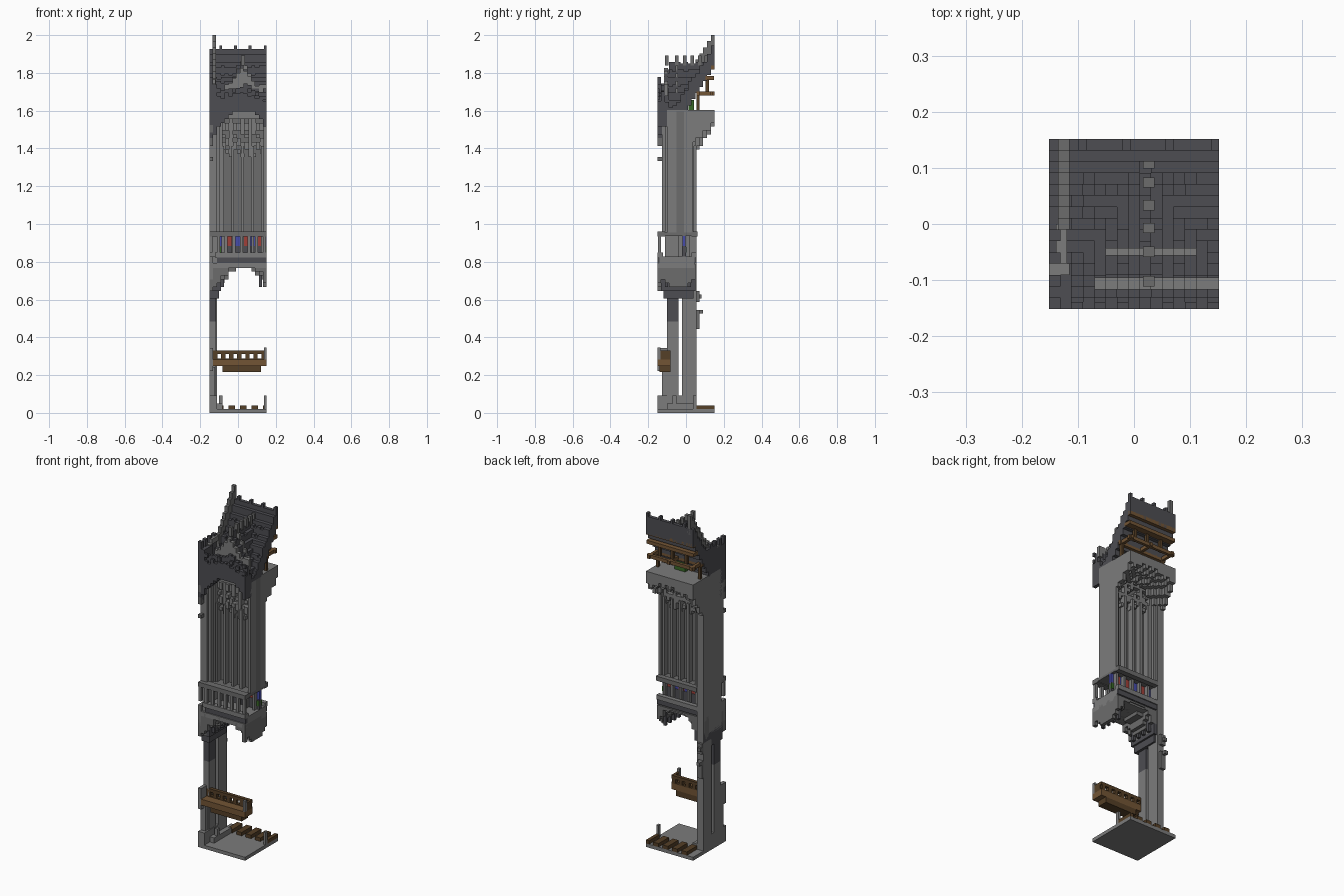
import bpy
import bmesh
import random
from mathutils import Matrix, Vector

random.seed(4)
if "Cube" in bpy.data.objects:
    bpy.data.objects.remove(bpy.data.objects["Cube"])

U = 2 / 99          # one block
MID = 8.7           # centre line of the arch and gable, in blocks


def material(name, r, g, b):
    m = bpy.data.materials.new(name)
    m.use_nodes = True
    m.diffuse_color = (r, g, b, 1)
    m.node_tree.nodes["Principled BSDF"].inputs["Base Color"].default_value = (r, g, b, 1)
    return m


STONE = material("light stone", .2, .2, .2)
GREY = material("grey stone", .15, .15, .15)
SLATE = material("dark slate", .075, .075, .085)
WOOD = material("wood", .17, .09, .035)
DARKWOOD = material("dark wood", .09, .05, .02)
BLUE = material("blue glass", .06, .07, .4)
RED = material("red glass", .35, .05, .04)
GREEN = material("green", .04, .14, .02)


def part(name, mat, boxes):
    """One object from boxes given as x0, x1, y0, y1, z0, z1 in blocks."""
    bm = bmesh.new()
    for x0, x1, y0, y1, z0, z1 in boxes:
        centre = Vector(((x0 + x1) / 2 - 7.5, (y0 + y1) / 2 - 7.5, (z0 + z1) / 2)) * U
        size = Vector((x1 - x0, y1 - y0, z1 - z0)) * U
        bmesh.ops.create_cube(bm, size=1, matrix=Matrix.Translation(centre) @ Matrix.Diagonal(size.to_4d()))
    mesh = bpy.data.meshes.new(name)
    bm.to_mesh(mesh)
    bm.free()
    mesh.materials.append(mat)
    bpy.context.collection.objects.link(bpy.data.objects.new(name, mesh))


def off(x):
    return abs(x + .5 - MID)


# Floor, planks and plinth
part("floor", STONE, [(0, 15, 0, 15, 0, 1)])
part("floor_planks", DARKWOOD, [(x, min(x + 1.7, 15), 10.3, 15, 1, 2) for x in range(2, 15, 3)])
part("plinth", STONE, [(0, 2, 0, 10.3, 1, 4.5), (2, 3.4, 2.5, 10.3, 1, 2.5),
                       (2.5, 3.4, 4, 5, 1, 4.5), (14.3, 15, 9.3, 10.3, 1, 4.5)])

# Lower piers with a slit between them
part("front_pier", STONE, [(0, 1.8, 2.5, 5.5, 4.5, 24)])
part("front_pier_top", SLATE, [(0, 1.8, 2.5, 5.5, 24, 33)])
part("back_pier", STONE, [(0, 2, 6.5, 10.3, 4.5, 33)])
part("pier_shaft", STONE, [(0, 1.5, 1.2, 2.5, 4.5, 12), (0, 1, 0, 3.5, 11, 17)])
part("capitals", SLATE, [(0, 2.5, 1.6, 9.5, 30, 33), (0, 3, 1, 10, 32, 35)])
part("back_corbels", GREY, [(0, 1.5, 10.3, 11, 22, 27), (0, 1.5, 10.3, 11, 29, 32),
                            (0, 1, 11, 12, 26, 27), (0, 1, 10.3, 11.6, 30, 31)])

# Wooden balcony
part("balcony_floor", WOOD, [(1, 15, 0, 3.5, 12.3, 14)])
part("balcony_underside", DARKWOOD, [(3.5, 13.5, .6, 3.5, 10.7, 12.3)])
part("balcony_rail", DARKWOOD, [(1, 15, 2.5, 3.5, 15.4, 16.3), (1, 15, 2.5, 3.5, 13.9, 14.3)]
     + [(1 + k * 2.1, 2.1 + k * 2.1, 2.5, 3.5, 14, 16) for k in range(7)]
     + [(14.3, 15, .8, 3, 14, 16.3)])
part("balcony_posts", STONE, [(14.3, 15, 0, .8, 14, 17.2)])

# Stepped vault under the gallery
vault = []
for x in range(15):
    for y in range(10):
        bottom = 38 - round(off(x) ** 2 / 7) + (0 if 3 <= y <= 7 else 1 + (x + y) % 2)
        vault.append((x, x + 1, y, y + 1, max(32, min(bottom, 38.5)), 39))
part("lower_vault", GREY, vault)
part("vault_pendants", SLATE, [(x, x + .8, y, y + .8, 34 - (x + y) % 2, 37)
                               for x in (3, 13) for y in (2, 4, 6, 8)])

# Gallery floor, balustrade and coloured panes
part("gallery_floor", STONE, [(0, 15, 0, 9.7, 38, 39.3), (0, 15, .6, 9.7, 39.3, 41)])
part("gallery_band", SLATE, [(2, 15, .3, 1, 39.3, 40.7), (2, 15, 9.5, 10, 39.3, 40.7)])
part("gallery_ledge", STONE, [(1.5, 15, 0, 1.5, 40.7, 42), (2, 15, 9, 10.3, 40.7, 42)])
part("balustrade", STONE, [(x, x + .8, .2, 1, 42, 46.2) for x in range(0, 15, 2)])
part("gallery_cornice", GREY, [(0, 15, 0, 2, 46.2, 47.5), (0, 15, 2, 9.5, 46.4, 47.3),
                               (2, 15, 9, 10.5, 46.2, 47.5)])
part("gallery_sill", SLATE, [(2, 15, 6.5, 7.5, 41, 43.8)])
for name, mat, first in (("blue_panes", BLUE, 0), ("red_panes", RED, 1)):
    part(name, mat, [(2 + 2 * k, min(4 + 2 * k, 15), 6.6, 7.4, 43.8, 46.4) for k in range(first, 7, 2)])
part("green_panes", GREEN, [(14, 15, 6.4, 7.6, 42, 43.5), (2, 3, 6.4, 7.6, 42, 43.5)])
part("gallery_pilasters", STONE, [(x, x + .7, 5.5, 8.5, 41, 46.4) for x in (3.2, 5.8, 8.4, 11, 13.5)])

# Tall side wall and window
part("side_wall", STONE, [(0, 2, 2, 10.3, 33, 79), (0, 2, 1.2, 2, 47, 75), (0, 1, 0, 1.2, 35, 41)])
part("wall_knobs", GREY, [(0, 1, 0, 1.2, z, z + h) for z, h in ((66, 1), (70, 2), (73.5, 2))])
part("window_panel", GREY, [(2, 15, 5, 7, 47, 79)])
part("window_jambs", STONE, [(2, 2.8, 2, 9.6, 47, 78), (2.8, 3.4, 3, 8.8, 47, 76),
                             (14.2, 15, 2.5, 9.3, 47, 78)])
part("mullions", STONE, [(MID + 2.6 * k - .35, MID + 2.6 * k + .35, 3.3, 8.7, 47, 70)
                         for k in range(-2, 3)])
tracery = []
for x in range(3, 14):
    for z in range(67, 79):
        if (x + z) % 3 == 0 or (x * z) % 5 == 0 or z == 74:
            tracery.append((x + .2, x + 1.2, 3.6 + .4 * (x % 2), 8.2, z, z + 1))
part("tracery", STONE, tracery)

# Stepped rear vault carrying the attic floor
rear = [(0, 15, 2.5, 15, 77, 79.4)]
for x in range(15):
    for y in range(9, 15):
        drop = round((15 - y) * .3 + off(x) ** 2 / 11 * (15 - y) / 5) + (x + y) % 2
        rear.append((x, x + 1, y, y + 1, 77 - drop, 77.5))
part("rear_vault", STONE, rear)

# Roof of stepped slate blocks: rear slope meeting a cross gable
slope, front = [], []
for x in range(15):
    for y in range(2, 15):
        top = 75.5 + 1.38 * y
        if y < 13:
            top = max(top, 92 - 2 * off(x))
        if y == 2:
            top = 90 - 1.3 * off(x)
        bottom = 79 + max(0, y - 7) * 1.6
        slope.append((x, x + 1, y, y + 1, bottom, max(round(top), bottom + 1) + random.choice((0, 0, -.5))))
    arch = round(79.5 - off(x) ** 2 / 8)
    for y in range(2):
        top = 85.5 - .3 * off(x) - 2 * (1 - y) + random.choice((0, .5, 1))
        front.append((x, x + 1, y, y + 1, arch, top))
    front.append((x, x + 1, 2, 3, arch, 80.5))
part("roof_slope", SLATE, slope)
part("front_gable", SLATE, front)
part("gable_blocks", SLATE, [(x, x + 1, 0, .6, z, z + 1) for x in range(0, 15, 2)
                             for z in range(80, 85) if (x // 2 + z) % 2])
part("corner_turret", SLATE, [(0, 2, 0, 4, 75, 86), (0, 1, 4, 8, 79, 87)]
     + [(0, 1, y, y + 1, 86, 88) for y in (0, 2, 4, 6)])
part("rear_ridge", SLATE, [(0, 15, 14, 15, 91, 95.3), (0, 15, 13, 14, 90, 94)])
part("ridge_merlons", SLATE, [(x, x + .7, 14, 15, 95, 96.3) for x in (2.6, 6.5, 10.3, 14.3)])

# Light copings, cross ridge crest and stepped verge
part("gable_copings", STONE, [(x, x + 1, 1.7, 2.8, 85, 90.6 - 1.3 * off(x)) for x in range(4, 15)
                              if off(x) < 4]
     + [(x, x + 1, 1.7, 2.8, 83, 86) for x in (4, 13, 14)]
     + [(x, x + 1, 4.7, 5.4, 82, 92.6 - 2 * off(x)) for x in range(5, 13)])
part("crest", GREY, [(8.3, 9.3, y, y + .9, 91, 93.6) for y in (2, 4.6, 6.7, 8.7, 10.7, 12.4)])
part("verge", GREY, [(.8, 1.8, y, y + 1, 74 + 1.4 * y, 99 - 1.6 * (14 - y)) for y in range(7, 15)])
part("turret_copings", STONE, [(0, 1.8, 3, 4, 85, 86.3), (.6, 1.6, 4, 7.5, 86, 87.4)])

# Roof timbers seen from behind
part("timber_beams", WOOD, [(0, 15, 10.2, 11, 83, 84.2), (0, 15, 13.8, 14.6, 83.2, 84.2),
                            (0, 15, 12.6, 14.8, 87.3, 88.3), (0, 15, 14, 15, 90, 91.2)]
     + [(x, x + .8, 10.2, 15, 83.2, 84.2) for x in (.4, 7.5, 13.8)])
part("timber_posts", DARKWOOD, [(x, x + .8, 10.3, 11.1, 79.4, 83) for x in (.4, 13.8)]
     + [(x, x + .8, 12.6, 13.5, 84, 88) for x in (3, 7.5, 11.5)])
part("attic_chest", GREEN, [(6.3, 9.7, 8.2, 9.6, 79.4, 82)])
